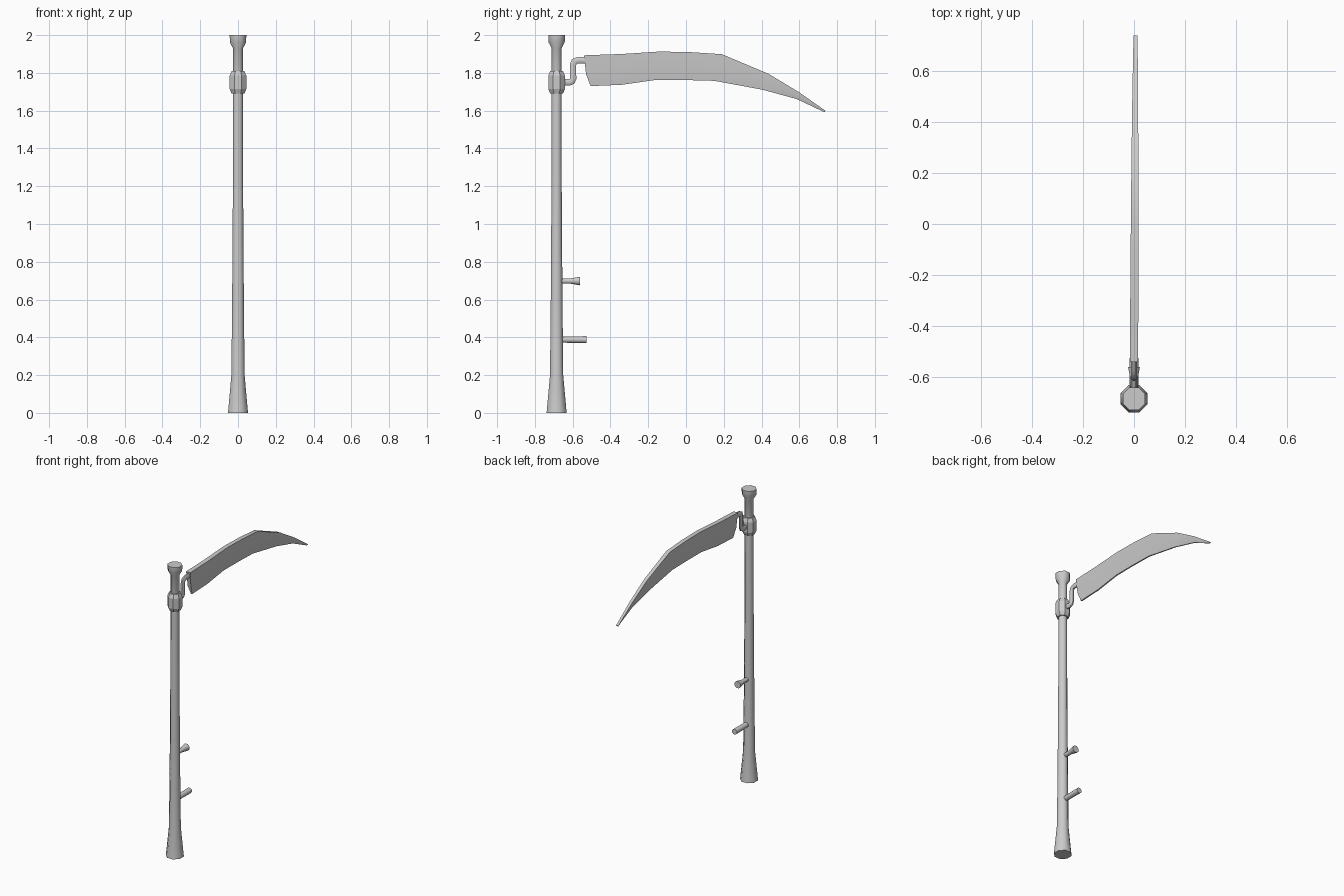
import bpy, bmesh, math

if "Cube" in bpy.data.objects:
    bpy.data.objects.remove(bpy.data.objects["Cube"])

POLE_Y = -0.685


def mesh_object(name, bm, angle=30):
    bmesh.ops.recalc_face_normals(bm, faces=bm.faces)
    me = bpy.data.meshes.new(name)
    bm.to_mesh(me)
    bm.free()
    ob = bpy.data.objects.new(name, me)
    bpy.context.collection.objects.link(ob)
    bpy.ops.object.select_all(action='DESELECT')
    ob.select_set(True)
    bpy.context.view_layer.objects.active = ob
    bpy.ops.object.shade_smooth_by_angle(angle=math.radians(angle))
    return ob


def loft(name, rings, angle=30):
    """Skin a list of closed rings and cap both ends."""
    bm = bmesh.new()
    loops = [[bm.verts.new(p) for p in r] for r in rings]
    n = len(rings[0])
    for a, b in zip(loops, loops[1:]):
        for i in range(n):
            j = (i + 1) % n
            bm.faces.new((a[i], a[j], b[j], b[i]))
    bm.faces.new(loops[0])
    bm.faces.new(loops[-1])
    return mesh_object(name, bm, angle)


def octagon(apothem):
    r = apothem / math.cos(math.pi / 8)
    return [(r * math.cos(a), r * math.sin(a))
            for a in (math.pi / 8 + i * math.pi / 4 for i in range(8))]


def turned(name, profile, angle=50):
    """Eight-sided upright part from (radius, height) pairs."""
    return loft(name, [[(x, POLE_Y + y, z) for x, y in octagon(r)]
                       for r, z in profile], angle)


def peg(name, z, sections):
    """Peg pointing along +y from (y, radius, z shift) sections."""
    return loft(name, [[(u, y, z + dz + v) for u, v in octagon(r)]
                       for y, r, dz in sections], 50)


# Pole with flared foot and knobbed top
turned("pole", [(.053, 0), (.035, .2), (.031, .6), (.027, 1.2), (.026, 1.7),
                (.026, 1.93), (.043, 1.962), (.044, 2.0)])

# Collar clamping the blade hook
turned("collar", [(.034, 1.69), (.044, 1.715), (.044, 1.785), (.034, 1.81)], 20)

# Hand pegs
peg("lower_handle", .388, [(POLE_Y, .016, 0), (-.526, .018, 0)])
peg("upper_handle", .698, [(POLE_Y, .014, 0), (-.61, .014, 0), (-.56, .023, 0)])

# Bent hook, flattened sideways
path = [(-.67, 1.75), (-.615, 1.75), (-.603, 1.755), (-.598, 1.767),
        (-.598, 1.843), (-.592, 1.86), (-.575, 1.867), (-.52, 1.867)]
rings = []
for i, (y, z) in enumerate(path):
    y0, z0 = path[max(i - 1, 0)]
    y1, z1 = path[min(i + 1, len(path) - 1)]
    t = math.atan2(z1 - z0, y1 - y0)
    rings.append([(u * .65, y - v * math.sin(t), z + v * math.cos(t))
                  for u, v in octagon(.017)])
loft("blade_hook", rings, 50)

# Blade: stations of (spine y, spine z, edge y, edge z, half thickness)
stations = [(-.541, 1.893, -.505, 1.73, .016), (-.34, 1.90, -.34, 1.737, .016),
            (-.14, 1.913, -.165, 1.762, .015), (.02, 1.91, .0, 1.762, .015),
            (.19, 1.899, .15, 1.758, .014), (.437, 1.795, .405, 1.711, .012),
            (.595, 1.70, .585, 1.662, .010), (.738, 1.60, .733, 1.592, .008)]
rings = []
for k, (y0, z0, y1, z1, h) in enumerate(stations):
    x = .006 * k / 7
    ym = y0 + .45 * (y1 - y0) - (.004 if k == 0 else 0)
    zm = z0 + .62 * (z1 - z0)
    rings.append([(x - h, y0, z0), (x + h, y0, z0), (x + h * .75, ym, zm),
                  (x + h * .3, y1, z1), (x - h * .3, y1, z1), (x - h * .75, ym, zm)])
loft("blade", rings, 30)
